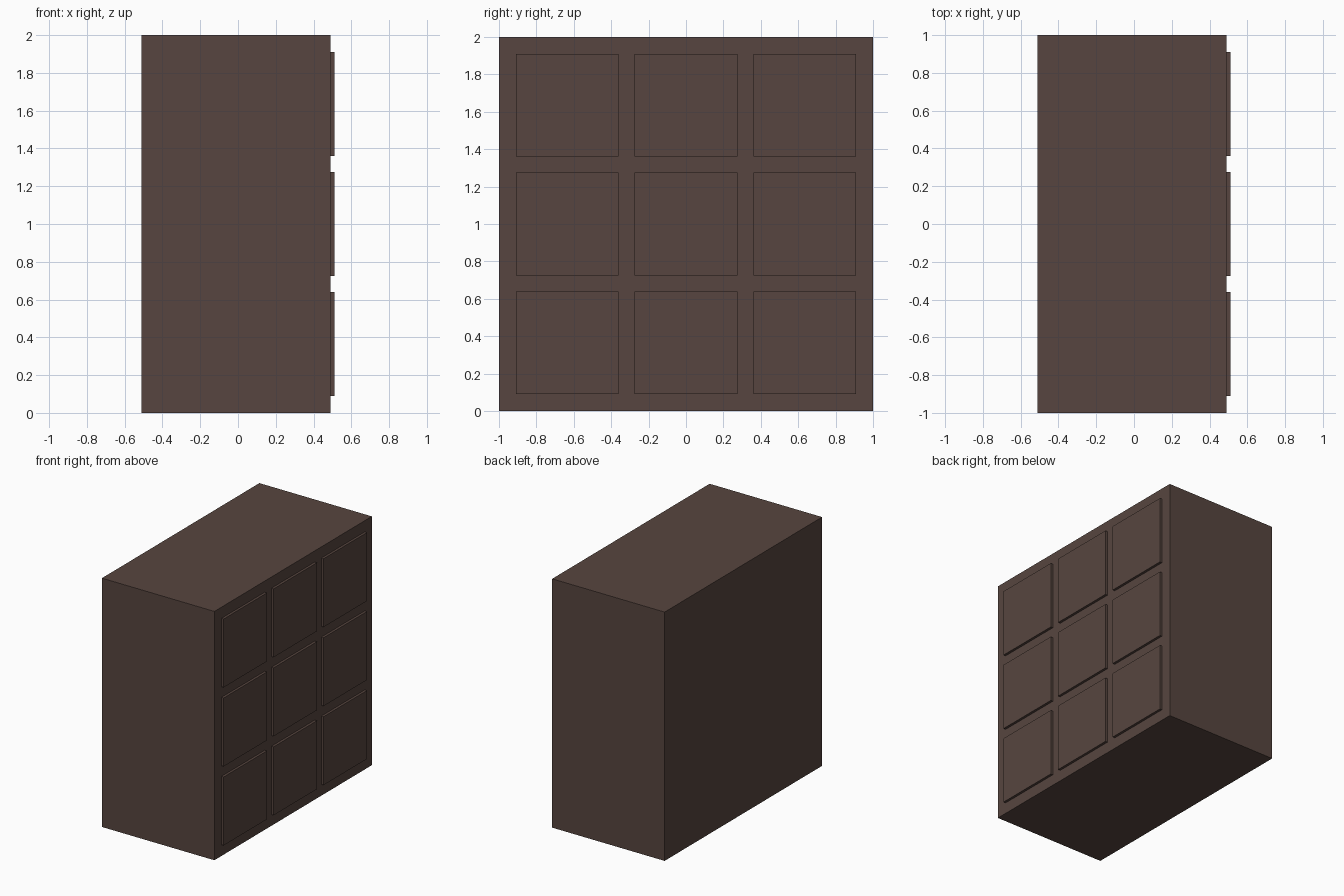
import bpy

if "Cube" in bpy.data.objects:
    bpy.data.objects.remove(bpy.data.objects["Cube"])

wood = bpy.data.materials.new("dark_brown")
wood.diffuse_color = (0.095, 0.06, 0.05, 1)
wood.use_nodes = True
wood.node_tree.nodes["Principled BSDF"].inputs["Base Color"].default_value = wood.diffuse_color


def box(name, low, high):
    center = [(a + b) / 2 for a, b in zip(low, high)]
    bpy.ops.mesh.primitive_cube_add(size=1, location=center)
    obj = bpy.context.object
    obj.name = name
    obj.scale = [b - a for a, b in zip(low, high)]
    bpy.ops.object.transform_apply(location=False, rotation=False, scale=True)
    obj.data.materials.append(wood)
    return obj


# Cabinet body
FACE = 0.49
box("cabinet_body", (-0.51, -1, 0), (FACE, 1, 2))

# 3 x 3 grid of raised door panels on the right side
HALF, PITCH = 0.275, 0.635
for row in range(3):
    for col in range(3):
        y = (col - 1) * PITCH
        z = 1 + (row - 1) * PITCH
        box(f"door_panel_{row + 1}_{col + 1}",
            (FACE, y - HALF, z - HALF), (0.51, y + HALF, z + HALF))
